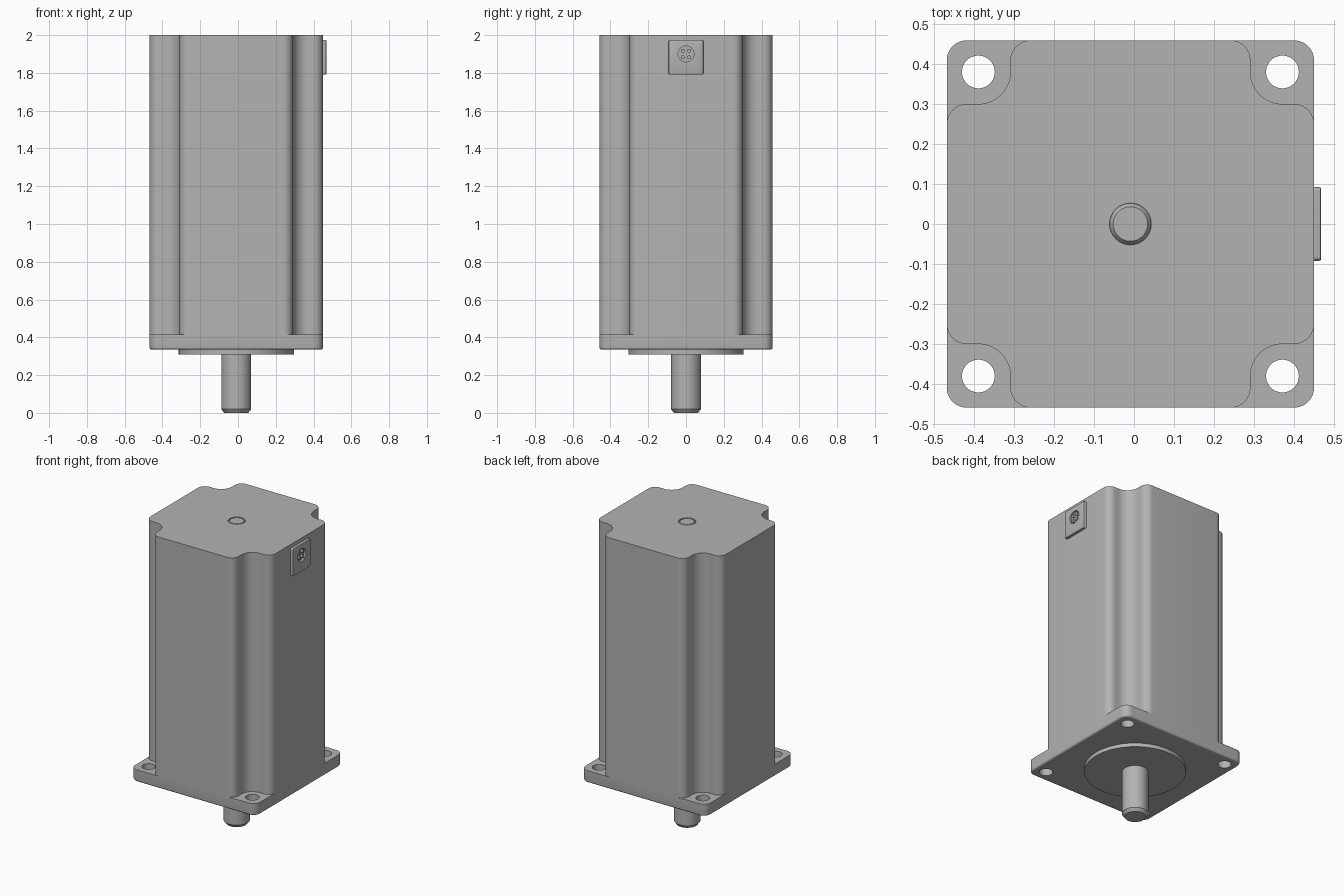
import bpy, bmesh, math
from mathutils import Matrix, Vector

if "Cube" in bpy.data.objects:
    bpy.data.objects.remove(bpy.data.objects["Cube"])

CX = -0.009          # motor axis in x
HALF = 0.459         # half width of body and flange
HOLE = 0.38          # bolt hole offset from the axis

metal = bpy.data.materials.new("grey metal")
metal.diffuse_color = (0.45, 0.45, 0.45, 1)
metal.use_nodes = True
metal.node_tree.nodes["Principled BSDF"].inputs["Base Color"].default_value = metal.diffuse_color


def arc(cx, cy, r, a0, a1, n=10):
    return [(cx + r * math.cos(math.radians(a0 + (a1 - a0) * i / n)),
             cy + r * math.sin(math.radians(a0 + (a1 - a0) * i / n))) for i in range(n + 1)]


def loft(name, rings, matrix=Matrix()):
    """Stitch (outline, height) rings into a closed solid."""
    bm = bmesh.new()
    rows = [[bm.verts.new((x, y, z)) for x, y in pts] for pts, z in rings]
    n = len(rows[0])
    for a, b in zip(rows, rows[1:]):
        for i in range(n):
            j = (i + 1) % n
            bm.faces.new((a[i], a[j], b[j], b[i]))
    bm.faces.new(rows[0][::-1])
    bm.faces.new(rows[-1])
    bmesh.ops.recalc_face_normals(bm, faces=bm.faces)
    mesh = bpy.data.meshes.new(name)
    bm.to_mesh(mesh)
    bm.free()
    mesh.materials.append(metal)
    ob = bpy.data.objects.new(name, mesh)
    bpy.context.collection.objects.link(ob)
    ob.matrix_world = matrix
    return ob


def lathe(name, profile, matrix, n=64):
    return loft(name, [(arc(0, 0, r, 0, 360 - 360 / n, n - 1), z) for r, z in profile], matrix)


def rounded_rect(hx, hy, r):
    pts = []
    for sx, sy, a in ((1, 1, 0), (-1, 1, 90), (-1, -1, 180), (1, -1, 270)):
        pts += arc(sx * (hx - r), sy * (hy - r), r, a, a + 90)
    return pts


def cut(ob, cutter):
    cutter.hide_render = True
    cutter.hide_set(True)
    m = ob.modifiers.new("cut", 'BOOLEAN')
    m.operation, m.object, m.solver = 'DIFFERENCE', cutter, 'EXACT'


def apply_and_smooth(ob):
    bpy.context.view_layer.update()
    mesh = bpy.data.meshes.new_from_object(ob.evaluated_get(bpy.context.evaluated_depsgraph_get()))
    cutters = [m.object for m in ob.modifiers]
    ob.modifiers.clear()
    ob.data = mesh
    for c in cutters:
        bpy.data.objects.remove(c)
    bpy.ops.object.select_all(action='DESELECT')
    ob.select_set(True)
    bpy.context.view_layer.objects.active = ob
    bpy.ops.object.shade_smooth_by_angle(angle=math.radians(30))


axis = Matrix.Translation((CX, 0, 0))

# Body: square column with a scalloped notch at every corner
corner = (arc(HALF - 0.05, 0.25, 0.05, 0, 90)
          + arc(HOLE, HOLE, 0.08, 270, 180, 16)
          + arc(0.25, HALF - 0.05, 0.05, 0, 90))
outline = []
for k in range(4):
    c, s = ((1, 0), (0, 1), (-1, 0), (0, -1))[k]
    outline += [(c * x - s * y, s * x + c * y) for x, y in corner]
body = loft("motor_body", [(outline, 0.415), (outline, 2.0)], axis)
cut(body, lathe("shaft_bore", [(0.052, 1.988), (0.052, 2.1)], axis))

# Mounting flange: rounded square with a softened lower edge and four bolt holes
rings = []
for i in range(5):
    a = math.radians(90 * i / 4)
    inset = 0.012 * (1 - math.sin(a))
    rings.append((rounded_rect(HALF - inset, HALF - inset, 0.05 - inset),
                  0.335 + 0.012 * (1 - math.cos(a))))
rings.append((rounded_rect(HALF, HALF, 0.05), 0.415))
flange = loft("mounting_flange", rings, axis)
for sx in (-1, 1):
    for sy in (-1, 1):
        cut(flange, lathe("bolt_hole", [(0.041, 0.2), (0.041, 0.5)],
                          Matrix.Translation((CX + sx * HOLE, sy * HOLE, 0)), 40))

# Pilot disc under the flange
pilot = lathe("pilot_disc", [(0.305, 0.31), (0.305, 0.34)], axis, 96)

# Shaft: chamfered output end, thin rear end showing at the top
shaft = lathe("shaft", [(0.064, 0), (0.079, 0.02), (0.079, 0.45), (0.0515, 0.46),
                        (0.0515, 1.988), (0.043, 2.0)], axis)

# Connector plate on the right side, with a round socket and four pins
side = Matrix.Translation((CX + HALF, 0, 1.883)) @ Matrix.Rotation(math.radians(90), 4, 'Y')
plate = loft("connector_plate", [(rounded_rect(0.092, 0.092, 0.01), -0.005),
                                 (rounded_rect(0.092, 0.092, 0.01), 0.013),
                                 (rounded_rect(0.0905, 0.0905, 0.0085), 0.0165),
                                 (rounded_rect(0.087, 0.087, 0.006), 0.018)], side)
socket = side @ Matrix.Translation((-0.017, 0, 0))
cut(plate, lathe("socket_cutter", [(0.042, 0.004), (0.042, 0.05)], socket, 40))
pins = [lathe("connector_pin", [(0.01, 0.002), (0.01, 0.016)],
              socket @ Matrix.Translation((sx * 0.017, sy * 0.017, 0)), 20)
        for sx in (-1, 1) for sy in (-1, 1)]

for ob in [body, flange, pilot, shaft, plate] + pins:
    apply_and_smooth(ob)
